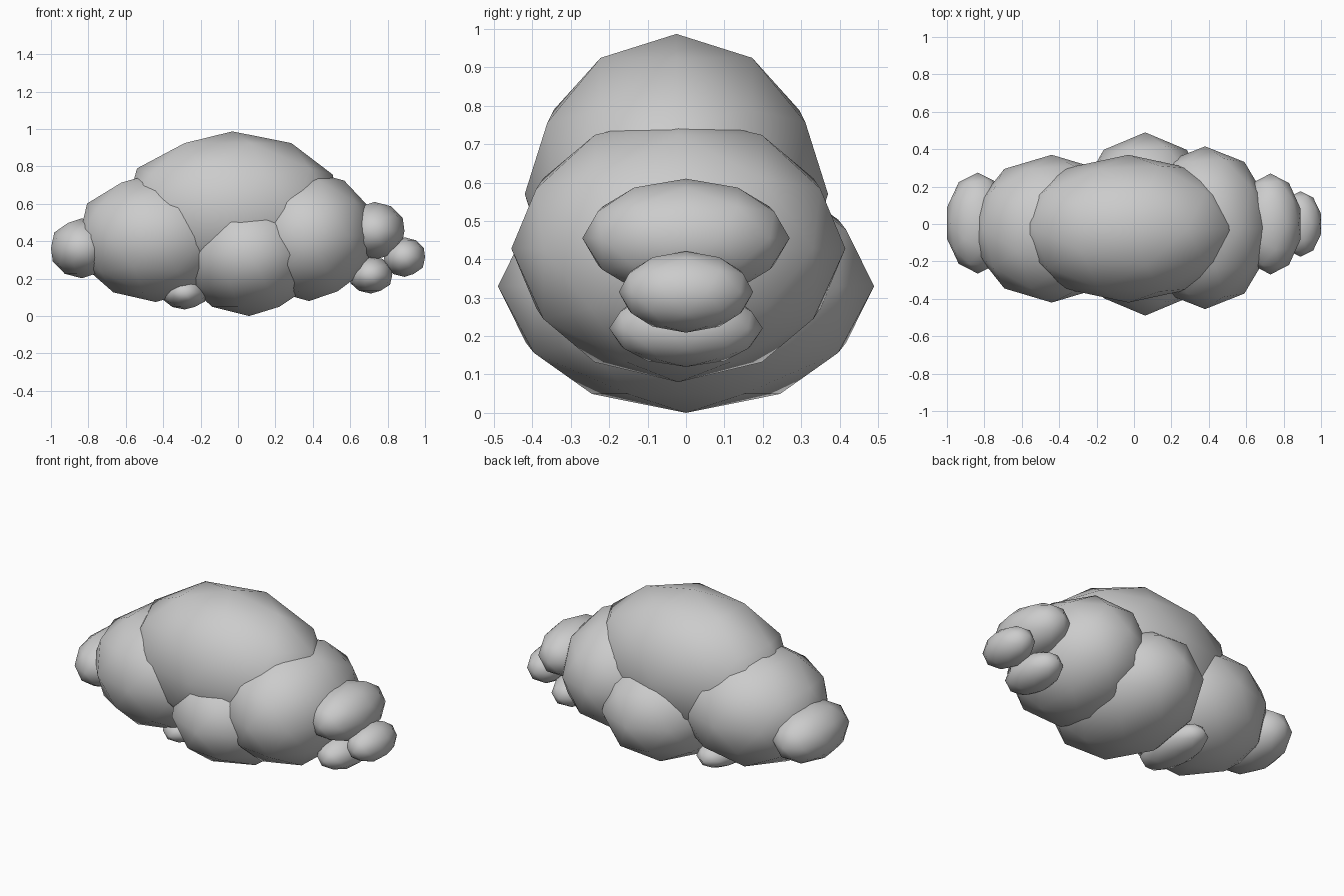
import bpy

if "Cube" in bpy.data.objects:
    bpy.data.objects.remove(bpy.data.objects["Cube"])

# Cloud built from overlapping low-poly puffs: name, centre, half sizes
PUFFS = [
    ("top_puff",         (-0.03, -0.025, 0.57), (0.57, 0.395, 0.417)),
    ("left_puff",        (-0.44, -0.025, 0.42), (0.41, 0.395, 0.345)),
    ("right_puff",       (0.38, -0.02, 0.428), (0.34, 0.435, 0.348)),
    ("base_puff",        (0.06, 0.0, 0.33), (0.36, 0.49, 0.33)),
    ("under_puff",       (-0.285, 0.0, 0.125), (0.12, 0.25, 0.09)),
    ("left_end_puff",    (-0.835, 0.005, 0.362), (0.165, 0.27, 0.16)),
    ("right_upper_puff", (0.73, 0.0, 0.455), (0.16, 0.27, 0.155)),
    ("right_lower_puff", (0.71, 0.0, 0.22), (0.115, 0.2, 0.1)),
    ("right_end_puff",   (0.89, 0.0, 0.315), (0.11, 0.175, 0.106)),
]


def puff(name, centre, half):
    bpy.ops.mesh.primitive_ico_sphere_add(subdivisions=2, radius=1, location=centre)
    ob = bpy.context.object
    ob.name = name
    # the icosphere only reaches 0.951 of its radius along x
    ob.scale = (half[0] / 0.951, half[1], half[2])
    bpy.ops.object.transform_apply(location=False, rotation=False, scale=True)
    bpy.ops.object.shade_smooth()
    return ob


for p in PUFFS:
    puff(*p)
